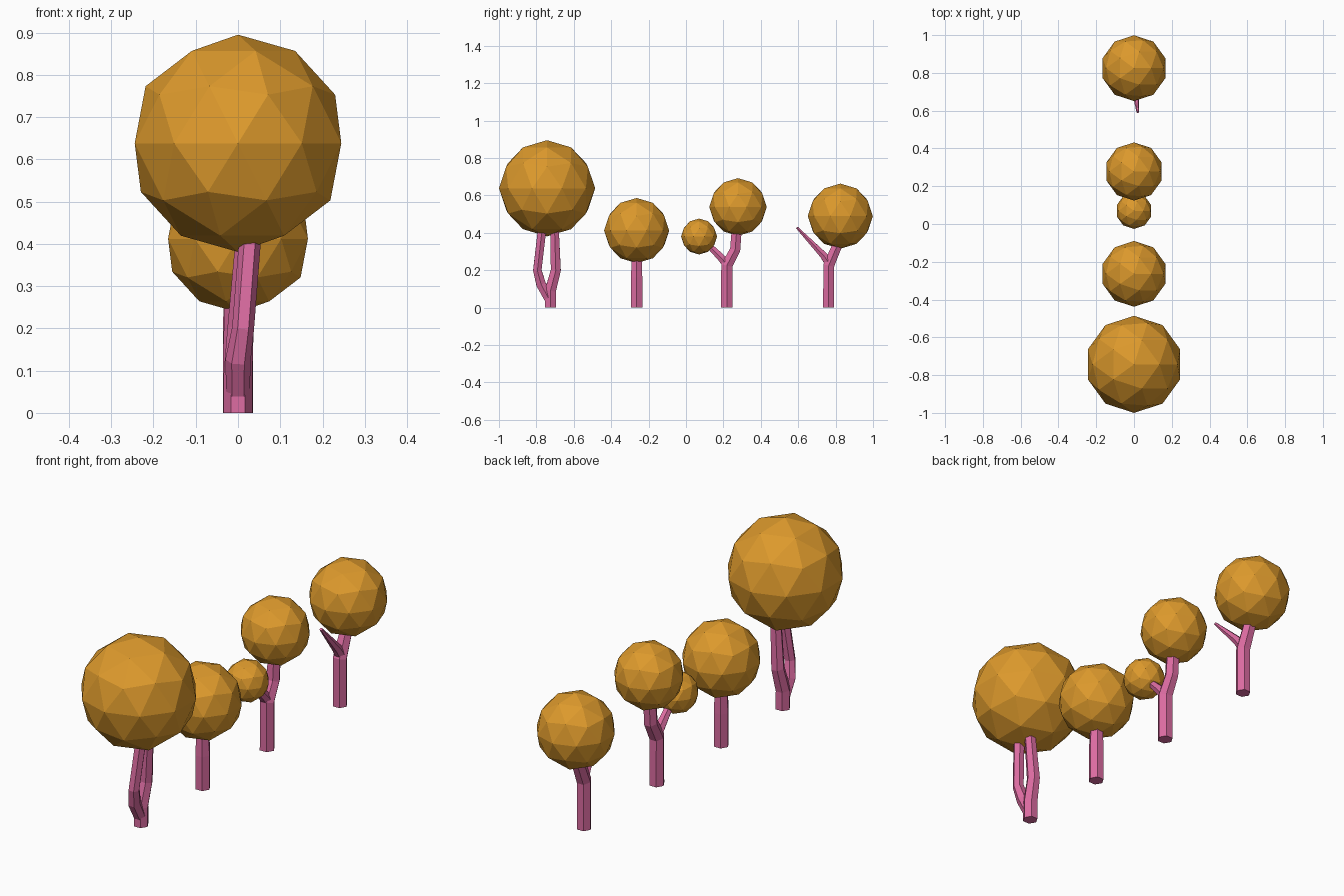
import bpy, bmesh, math
from mathutils import Vector

if "Cube" in bpy.data.objects:
    bpy.data.objects.remove(bpy.data.objects["Cube"])


def material(name, color):
    m = bpy.data.materials.new(name)
    m.diffuse_color = (*color, 1)
    m.use_nodes = True
    m.node_tree.nodes["Principled BSDF"].inputs["Base Color"].default_value = m.diffuse_color
    return m


GOLD = material("foliage_gold", (0.72, 0.32, 0.025))
PINK = material("bark_pink", (0.72, 0.15, 0.36))


def finish(name, bm, mat):
    bmesh.ops.recalc_face_normals(bm, faces=bm.faces[:])
    me = bpy.data.meshes.new(name)
    bm.to_mesh(me)
    bm.free()
    me.materials.append(mat)
    ob = bpy.data.objects.new(name, me)
    bpy.context.collection.objects.link(ob)


def crown(name, y, z, r):
    """Faceted ball of leaves."""
    bm = bmesh.new()
    bmesh.ops.create_icosphere(bm, subdivisions=2, radius=r)
    bmesh.ops.translate(bm, verts=bm.verts[:], vec=(0, y, z))
    finish(name, bm, GOLD)


def limb(name, path):
    """Six-sided tube through points (x, y, z, radius)."""
    bm = bmesh.new()
    pts = [Vector(p[:3]) for p in path]
    rings = []
    for i, p in enumerate(pts):
        d1 = (pts[min(i + 1, len(pts) - 1)] - p).normalized()
        d0 = (p - pts[max(i - 1, 0)]).normalized()
        t = (d0 + d1).normalized()
        v = t.cross(Vector((1, 0, 0))).normalized()
        u = v.cross(t)
        rings.append([bm.verts.new(p + path[i][3] * (u * math.cos(k * math.pi / 3)
                                                     + v * math.sin(k * math.pi / 3)))
                      for k in range(6)])
    for a, b in zip(rings, rings[1:]):
        for k in range(6):
            n = (k + 1) % 6
            bm.faces.new((a[k], a[n], b[n], b[k]))
    bm.faces.new(rings[0])
    bm.faces.new(rings[-1])
    finish(name, bm, PINK)


# crowns, front to back
crown("large_crown", -0.743, 0.638, 0.257)
crown("second_crown", -0.264, 0.412, 0.174)
crown("small_crown", 0.07, 0.38, 0.096)
crown("third_crown", 0.278, 0.538, 0.154)
crown("back_crown", 0.825, 0.489, 0.174)

# front tree: trunk plus a second stem rising beside it
limb("large_trunk", [(0, -0.725, 0, .034), (0, -0.725, 0.09, .034),
                     (0.006, -0.696, 0.2, .031), (0.022, -0.703, 0.43, .026)])
limb("large_side_stem", [(0, -0.735, 0.05, .028), (0, -0.775, 0.125, .03),
                         (0.012, -0.795, 0.2, .026), (0.03, -0.768, 0.43, .026)])

# second tree: plain straight trunk
limb("second_trunk", [(0, -0.264, 0, .035), (0, -0.264, 0.16, .035),
                      (0, -0.263, 0.29, .030)])

# third tree: bent trunk with a short branch to the small crown
limb("third_trunk", [(0, 0.218, 0, .035), (0, 0.218, 0.225, .035),
                     (0, 0.263, 0.31, .032), (0, 0.272, 0.43, .031)])
limb("third_branch", [(0, 0.218, 0.23, .026), (0, 0.19, 0.265, .024),
                      (0, 0.10, 0.355, .016)])

# back tree: bent trunk with a bare pointed branch
limb("back_trunk", [(0, 0.763, 0, .034), (0, 0.763, 0.225, .034),
                    (0, 0.803, 0.32, .031), (0, 0.815, 0.4, .030)])
limb("back_branch", [(0, 0.77, 0.23, .027), (0.004, 0.735, 0.28, .022),
                     (0.02, 0.593, 0.428, .007)])
